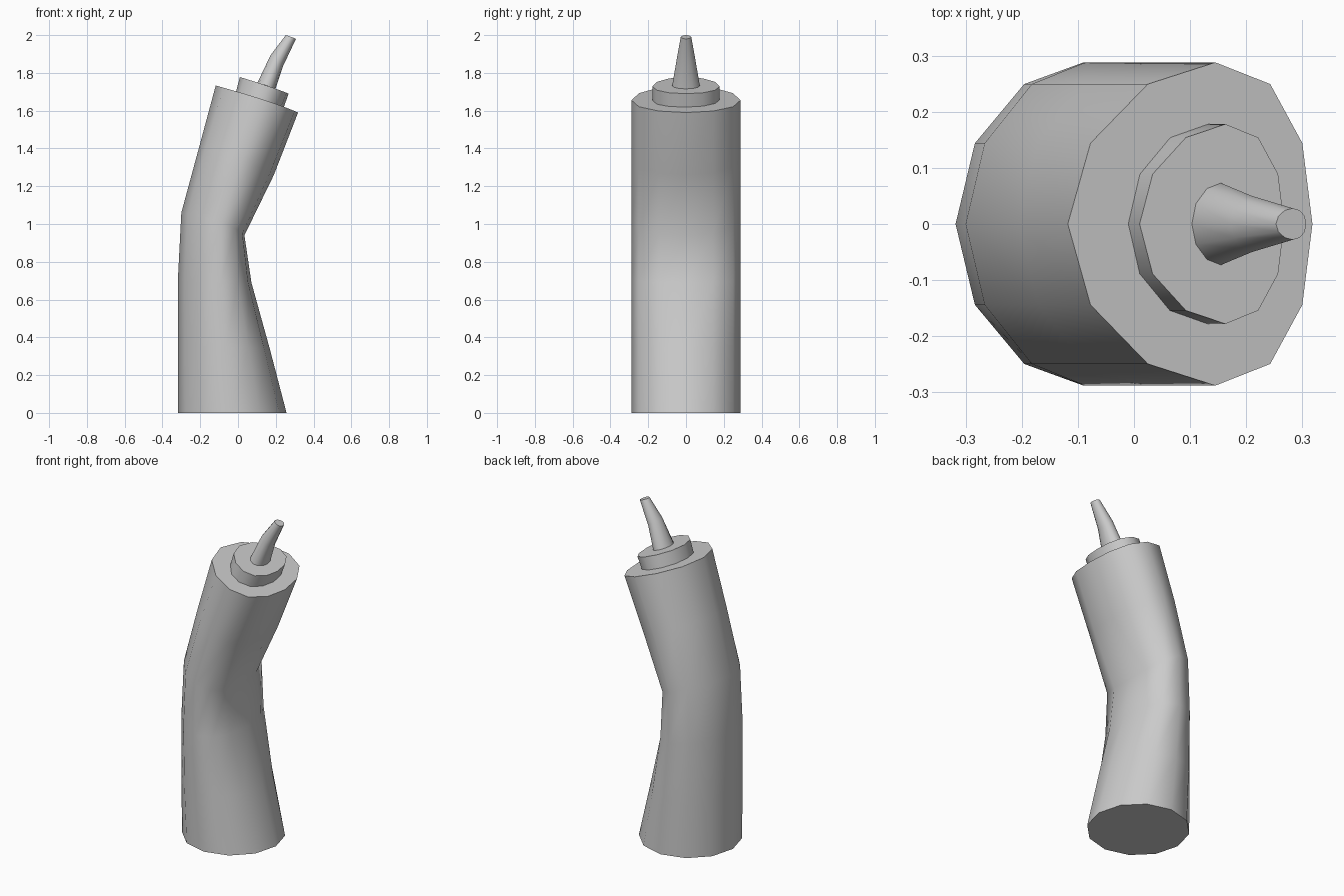
import bpy
import bmesh
from math import cos, sin, tau, radians

if "Cube" in bpy.data.objects:
    bpy.data.objects.remove(bpy.data.objects["Cube"])

SIDES = 12


def bent_tube(name, rings):
    """Loft 12-sided rings; each is (depth radius, left xz, middle xz, right xz)."""
    bm = bmesh.new()
    loops = []
    for radius, left, mid, right in rings:
        loop = []
        for i in range(SIDES):
            c, s = cos(tau * i / SIDES), sin(tau * i / SIDES)
            # quadratic blend through left, middle and right points
            x, z = (m + (r - l) / 2 * c + ((r + l) / 2 - m) * c * c
                    for l, m, r in zip(left, mid, right))
            loop.append(bm.verts.new((x, radius * s, z)))
        loops.append(loop)
    for a, b in zip(loops, loops[1:]):
        for i in range(SIDES):
            j = (i + 1) % SIDES
            bm.faces.new((a[i], a[j], b[j], b[i]))
    bm.faces.new(loops[0][::-1])
    bm.faces.new(loops[-1])
    bmesh.ops.recalc_face_normals(bm, faces=bm.faces[:])
    mesh = bpy.data.meshes.new(name)
    bm.to_mesh(mesh)
    bm.free()
    obj = bpy.data.objects.new(name, mesh)
    bpy.context.collection.objects.link(obj)
    bpy.ops.object.select_all(action='DESELECT')
    obj.select_set(True)
    bpy.context.view_layer.objects.active = obj
    bpy.ops.object.shade_smooth_by_angle(angle=radians(50))
    return obj


# Bent bottle body
bent_tube("bottle_body", [
    (0.288, (-0.318, 0.0), (-0.03, 0.0), (0.257, 0.0)),
    (0.288, (-0.318, 0.35), (-0.065, 0.35), (0.168, 0.34)),
    (0.288, (-0.318, 0.71), (-0.09, 0.70), (0.071, 0.69)),
    (0.288, (-0.30, 1.06), (-0.087, 1.01), (0.034, 0.94)),
    (0.288, (-0.205, 1.41), (0.02, 1.34), (0.19, 1.26)),
    (0.288, (-0.118, 1.733), (0.145, 1.655), (0.318, 1.59)),
])

# Collar on top of the body
bent_tube("cap_collar", [
    (0.178, (-0.012, 1.695), (0.13, 1.652), (0.24, 1.612)),
    (0.178, (0.01, 1.778), (0.163, 1.729), (0.268, 1.69)),
])

# Tapered bent nozzle
bent_tube("nozzle", [
    (0.073, (0.103, 1.748), (0.155, 1.732), (0.198, 1.715)),
    (0.050, (0.172, 1.893), (0.21, 1.868), (0.238, 1.835)),
    (0.028, (0.253, 2.0), (0.283, 1.99), (0.307, 1.98)),
])
